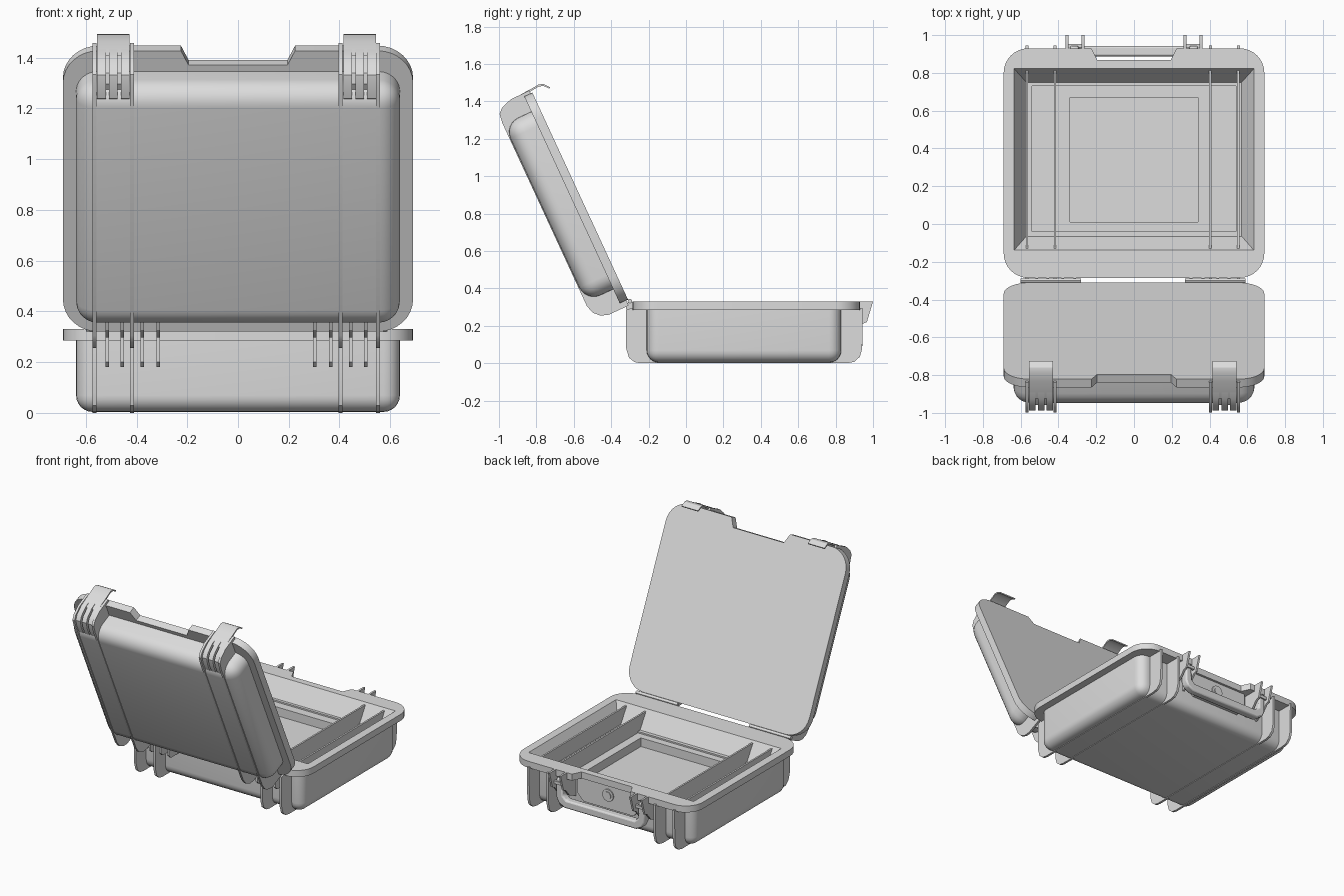
import bpy, bmesh, math
from mathutils import Matrix, Vector

if "Cube" in bpy.data.objects:
    bpy.data.objects.remove(bpy.data.objects["Cube"])

grey = bpy.data.materials.new("case_grey")
grey.diffuse_color = (0.72, 0.72, 0.72, 1)
grey.use_nodes = True
grey.node_tree.nodes["Principled BSDF"].inputs["Base Color"].default_value = grey.diffuse_color

# Open lid frame: local y runs up the lid, local z points out of its shell
A = math.radians(24.8)
up = Vector((0, -math.sin(A), math.cos(A)))
out = Vector((0, -math.cos(A), -math.sin(A)))
LID = Matrix(((1, 0, 0, 0), (0, up.y, out.y, -0.31), (0, up.z, out.z, 0.34), (0, 0, 0, 1)))
BASE = Matrix.Identity(4)


def finish(name, bm, frame=BASE):
    bmesh.ops.recalc_face_normals(bm, faces=bm.faces[:])
    bm.transform(frame)
    me = bpy.data.meshes.new(name)
    bm.to_mesh(me)
    bm.free()
    me.materials.append(grey)
    ob = bpy.data.objects.new(name, me)
    bpy.context.collection.objects.link(ob)
    return ob


def prism(name, pts, lo, hi, axis="x", frame=BASE):
    """Extrude a 2D outline along one axis."""
    place = {"x": lambda p, t: (t, p[0], p[1]),
             "y": lambda p, t: (p[0], t, p[1]),
             "z": lambda p, t: (p[0], p[1], t)}[axis]
    bm = bmesh.new()
    a = [bm.verts.new(place(p, lo)) for p in pts]
    b = [bm.verts.new(place(p, hi)) for p in pts]
    bm.faces.new(a)
    bm.faces.new(b)
    for i in range(len(pts)):
        j = (i + 1) % len(pts)
        bm.faces.new((a[i], a[j], b[j], b[i]))
    return finish(name, bm, frame)


def box(name, x, y, z, frame=BASE):
    return prism(name, [(y[0], z[0]), (y[1], z[0]), (y[1], z[1]), (y[0], z[1])], *x, frame=frame)


def flange_outline(w, y0, y1, r):
    """Rounded rectangle with a handle notch in the y1 side."""
    pts = []
    for cx, cy, a0 in ((w - r, y0 + r, -90), (w - r, y1 - r, 0), (r - w, y1 - r, 90), (r - w, y0 + r, 180)):
        for k in range(9):
            a = math.radians(a0 + k * 90 / 8)
            pts.append((cx + r * math.cos(a), cy + r * math.sin(a)))
        if a0 == 0:
            pts += [(0.225, y1), (0.195, y1 - 0.062), (-0.195, y1 - 0.062), (-0.225, y1)]
    return pts


def shell(name, w, y0, y1, z_open, z_end, r, frame=BASE):
    """Tub with rounded upright corners and a rounded closed end."""
    bm = bmesh.new()
    bmesh.ops.create_cube(bm, size=1)
    for v in bm.verts:
        v.co = (v.co.x * 2 * w, y0 + (v.co.y + 0.5) * (y1 - y0),
                min(z_open, z_end) + (v.co.z + 0.5) * abs(z_open - z_end))
    edges = [e for e in bm.edges if not all(abs(v.co.z - z_open) < 1e-5 for v in e.verts)]
    bmesh.ops.bevel(bm, geom=edges, offset=r, segments=6, profile=0.5, affect='EDGES')
    return finish(name, bm, frame)


# Base shell and rim, hollowed by a stepped cavity
base_shell = shell("base_shell", 0.638, -0.21, 0.83, 0.29, 0.004, 0.065)
base_rim = prism("base_rim", flange_outline(0.69, -0.285, 0.93, 0.13), 0.285, 0.33, "z")
FLOOR = 0.20
bm = bmesh.new()
rings = []
for z, x, y0, y1 in ((0.34, 0.64, -0.145, 0.828), (FLOOR + 0.01, 0.57, -0.065, 0.75),
                     (FLOOR + 0.01, 0.54, -0.04, 0.73), (FLOOR, 0.54, -0.04, 0.73),
                     (FLOOR, 0.34, 0.01, 0.67), (FLOOR - 0.06, 0.34, 0.01, 0.67)):
    rings.append([bm.verts.new(c) for c in ((-x, y0, z), (x, y0, z), (x, y1, z), (-x, y1, z))])
bm.faces.new(rings[0])
bm.faces.new(rings[-1])
for a, b in zip(rings, rings[1:]):
    for i in range(4):
        j = (i + 1) % 4
        bm.faces.new((a[i], a[j], b[j], b[i]))
cutter = finish("cavity_cutter", bm)
cutter.hide_render = True
for ob in (base_shell, base_rim):
    mod = ob.modifiers.new("cavity", 'BOOLEAN')
    mod.operation = 'DIFFERENCE'
    mod.solver = 'EXACT'
    mod.object = cutter
    bpy.context.view_layer.objects.active = ob
    bpy.ops.object.modifier_apply(modifier=mod.name)
bpy.data.objects.remove(cutter)

# Lid shell with its flat closed inner face
shell("lid_shell", 0.638, 0.083, 1.13, 0.03, 0.21, 0.085, LID)
prism("lid_rim", flange_outline(0.69, 0, 1.22, 0.14), 0, 0.048, "z", LID)

# Ribs wrapping the base and lid, with dividers in line inside
base_rib = [(-0.29, 0.295), (-0.32, 0.285), (-0.32, 0.08), (-0.305, 0.03), (-0.275, 0.006), (-0.24, 0),
            (0.86, 0), (0.9, 0.008), (0.93, 0.035), (0.942, 0.08), (0.945, 0.295),
            (0.827, 0.295), (0.815, 0.03), (-0.19, 0.03), (-0.19, 0.295)]
lid_rib = [(-0.03, 0.01), (-0.03, 0.13), (-0.015, 0.17), (0.015, 0.2), (0.06, 0.214), (1.14, 0.214),
           (1.19, 0.207), (1.215, 0.18), (1.235, 0.12), (1.237, 0.01)]
for x in (-0.566, -0.418, 0.404, 0.552):
    prism("base_rib", base_rib, x - 0.008, x + 0.008)
    prism("lid_rib", lid_rib, x - 0.008, x + 0.008, frame=LID)
    prism("divider", [(-0.14, 0.315), (0.827, 0.315), (0.755, FLOOR - 0.01), (-0.07, FLOOR - 0.01)],
          x - 0.006, x + 0.006)

# Hinge ribs on both halves, and pins
hinge_rib = [(-0.2, 0.29), (-0.2, 0.18), (-0.295, 0.18), (-0.317, 0.2), (-0.32, 0.31),
             (-0.31, 0.325), (-0.28, 0.325), (-0.28, 0.29)]
lid_hinge = [(-0.02, 0.01), (-0.025, 0.05), (0.0, 0.09), (0.04, 0.12), (0.1, 0.125), (0.1, 0.01)]
for x in (-0.515, -0.456, -0.377, -0.314, 0.302, 0.365, 0.444, 0.503):
    prism("hinge_rib", hinge_rib, x - 0.007, x + 0.007)
    prism("lid_hinge_rib", lid_hinge, x - 0.007, x + 0.007, frame=LID)
pin = [(-0.3 + 0.012 * math.cos(k * math.pi / 6), 0.332 + 0.012 * math.sin(k * math.pi / 6)) for k in range(12)]
for x0, x1 in ((-0.6, -0.28), (0.27, 0.59)):
    prism("hinge_pin", pin, x0, x1)

# Latches: three fins on a core, joined by a hooked plate
fin = [(1.075, 0.19), (1.085, 0.206), (1.14, 0.207), (1.185, 0.198), (1.21, 0.172), (1.232, 0.11),
       (1.236, 0.05), (1.2, 0.05), (1.075, 0.12)]
core = [(1.085, 0.17), (1.14, 0.185), (1.18, 0.17), (1.215, 0.09), (1.22, 0.04), (1.1, 0.04)]
hook = [(1.225, 0.11), (1.237, 0.06), (1.24, 0.0), (1.245, -0.05), (1.235, -0.075), (1.205, -0.098),
        (1.2, -0.092), (1.226, -0.07), (1.235, -0.045), (1.23, 0.0), (1.222, 0.06)]
for x0 in (-0.555, 0.416):
    for k in range(3):
        prism("latch_fin", fin, x0 + k * 0.0465, x0 + k * 0.0465 + 0.034, frame=LID)
    prism("latch_core", core, x0 + 0.005, x0 + 0.122, frame=LID)
    prism("latch_hook", hook, x0, x0 + 0.127, frame=LID)

# Handle mounts
ear = [(0.826, 0.29), (0.92, 0.33), (1.0, 0.33), (0.967, 0.22), (0.942, 0.21), (0.9, 0.16), (0.826, 0.13)]
for s in (-1, 1):
    for x in (0.27, 0.355):
        prism("handle_mount", ear, s * x - 0.007, s * x + 0.007)
    box("handle_pivot", (s * 0.312 - 0.04, s * 0.312 + 0.04), (0.935, 0.952), (0.24, 0.26))

# Hanging handle with chamfered corners
right = [(0.338, 0.28), (0.338, 0.145), (0.322, 0.11), (0.275, 0.085)]
inner = [(0.262, 0.14), (0.29, 0.165), (0.293, 0.28)]
u_shape = right + [(-x, z) for x, z in right[::-1]] + [(-x, z) for x, z in inner] + inner[::-1]
u_shape = right[::-1] + inner[::-1] + [(-x, z) for x, z in inner] + [(-x, z) for x, z in right]
u_shape = right + [(-x, z) for x, z in right[::-1]] + [(-x, z) for x, z in inner[::-1]] + inner
handle = prism("handle", u_shape, 0.888, 0.943, "y")
bev = handle.modifiers.new("soft_edges", 'BEVEL')
bev.width = 0.01
bev.segments = 2

# Lock plate and button behind the handle
prism("lock_plate", [(-0.24, 0.29), (-0.24, 0.17), (-0.19, 0.12), (0.19, 0.12), (0.24, 0.17), (0.24, 0.29)],
      0.826, 0.852, "y")
for name, r, y1 in (("lock_ring", 0.042, 0.86), ("lock_button", 0.026, 0.866)):
    prism(name, [(r * math.cos(k * math.pi / 12), 0.215 + r * math.sin(k * math.pi / 12)) for k in range(24)],
          0.84, y1, "y")

# Smooth curved surfaces, keep edges sharp
for ob in bpy.context.scene.objects:
    ob.select_set(True)
bpy.context.view_layer.objects.active = base_shell
bpy.ops.object.shade_smooth_by_angle(angle=math.radians(30))
